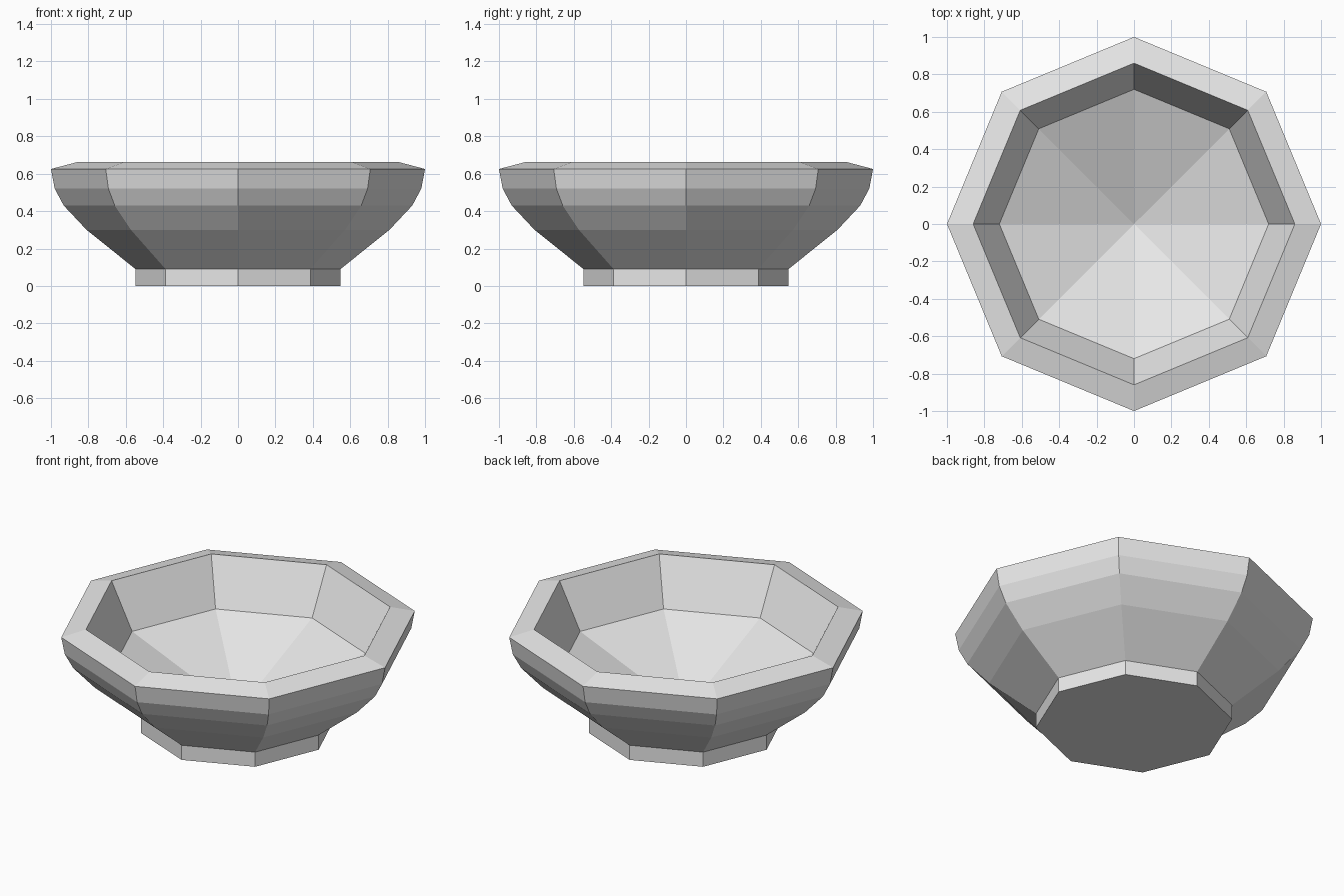
import bpy
import bmesh
import math

cube = bpy.data.objects.get("Cube")
if cube:
    bpy.data.objects.remove(cube, do_unlink=True)

SIDES = 8

grey = bpy.data.materials.new("light_grey")
grey.use_nodes = True
colour = (0.8, 0.8, 0.8, 1)
grey.diffuse_color = colour
grey.node_tree.nodes["Principled BSDF"].inputs["Base Color"].default_value = colour


def lathe(name, profile):
    """Turn a (radius, height) profile into a closed faceted solid."""
    bm = bmesh.new()
    rings = []
    for r, z in profile:
        if r == 0:
            rings.append([bm.verts.new((0, 0, z))] * SIDES)
        else:
            angles = [math.tau * i / SIDES for i in range(SIDES)]
            rings.append([bm.verts.new((r * math.cos(a), r * math.sin(a), z))
                          for a in angles])
    for low, high in zip(rings, rings[1:]):
        for i in range(SIDES):
            j = (i + 1) % SIDES
            corners = dict.fromkeys((low[i], low[j], high[j], high[i]))
            bm.faces.new(list(corners))
    bmesh.ops.recalc_face_normals(bm, faces=bm.faces)
    mesh = bpy.data.meshes.new(name)
    bm.to_mesh(mesh)
    bm.free()
    mesh.materials.append(grey)
    obj = bpy.data.objects.new(name, mesh)
    bpy.context.collection.objects.link(obj)
    return obj


# Foot, curved outer wall, sloped rim, inner wall and conical floor
lathe("bowl", [
    (0, 0), (0.548, 0), (0.548, 0.09),
    (0.81, 0.30), (0.932, 0.43), (0.98, 0.52), (1, 0.625),
    (0.86, 0.662), (0.72, 0.388), (0, 0.09),
])
